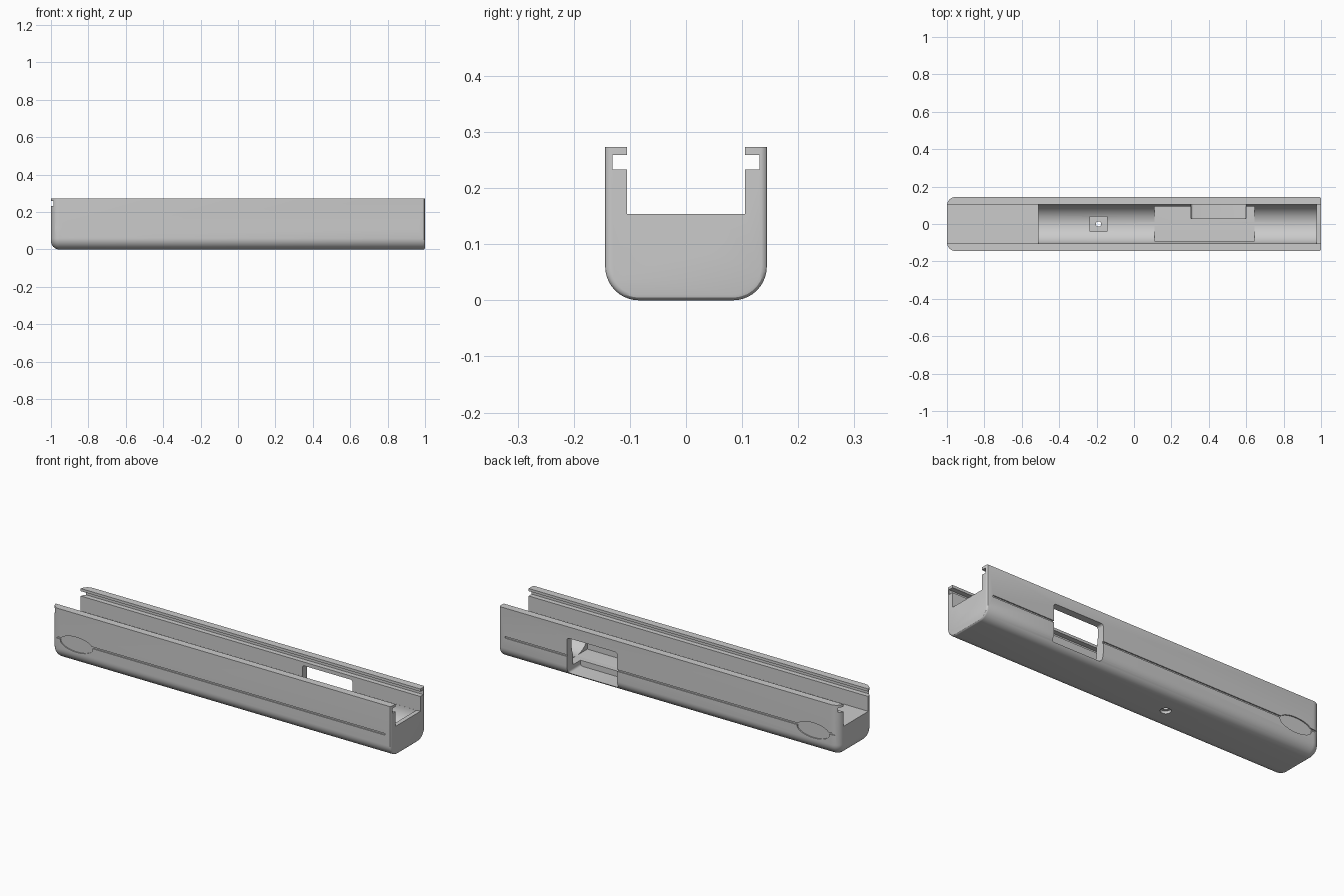
import bpy, bmesh, math
from mathutils import Matrix, Vector

cube = bpy.data.objects.get("Cube")
if cube:
    bpy.data.objects.remove(cube, do_unlink=True)

HALF_W, HEIGHT, TROUGH_Z, TROUGH_R = 0.144, 0.273, 0.154, 0.105

grey = bpy.data.materials.new("plain grey")
grey.use_nodes = True
colour = (0.6, 0.6, 0.6, 1)
grey.diffuse_color = colour
grey.node_tree.nodes["Principled BSDF"].inputs["Base Color"].default_value = colour


def finish(name, bm):
    bmesh.ops.recalc_face_normals(bm, faces=bm.faces)
    mesh = bpy.data.meshes.new(name)
    bm.to_mesh(mesh)
    bm.free()
    obj = bpy.data.objects.new(name, mesh)
    bpy.context.collection.objects.link(obj)
    return obj


def box_mesh(x, y, z):
    """Box from three (low, high) ranges."""
    bm = bmesh.new()
    bmesh.ops.create_cube(bm, size=1)
    for v in bm.verts:
        v.co = Vector([r[0] if c < 0 else r[1] for c, r in zip(v.co, (x, y, z))])
    return bm


def round_edges(bm, test, radius, segments):
    edges = [e for e in bm.edges if test(*(v.co for v in e.verts))]
    bmesh.ops.bevel(bm, geom=edges, offset=radius, segments=segments,
                    profile=0.5, affect='EDGES', clamp_overlap=False)


def box(name, x, y, z):
    return finish(name, box_mesh(x, y, z))


def rod(name, axis, centre, radius, length, scale=(1, 1, 1)):
    """Cylinder along an axis, optionally flattened."""
    bm = bmesh.new()
    bmesh.ops.create_cone(bm, cap_ends=True, segments=64, radius1=radius,
                          radius2=radius, depth=length)
    turn = {'X': Matrix.Rotation(math.pi / 2, 4, 'Y'),
            'Y': Matrix.Rotation(math.pi / 2, 4, 'X'), 'Z': Matrix()}[axis]
    bm.transform(Matrix.Translation(centre) @ Matrix.Diagonal((*scale, 1)) @ turn)
    return finish(name, bm)


def trough(name, x0, x1, radius):
    return rod(name, 'X', ((x0 + x1) / 2, 0, TROUGH_Z), radius, x1 - x0)


# Solid body: rounded belly, soft left end, crisp right end
bm = box_mesh((-1, 1), (-HALF_W, HALF_W), (0, HEIGHT))
round_edges(bm, lambda a, b: a.z + b.z < 0.001 and abs(a.x - b.x) > 1, 0.06, 10)
for end, radius, steps in ((-1, 0.045, 8), (1, 0.01, 3)):
    round_edges(bm, lambda a, b: abs(a.x - end) + abs(b.x - end) < 0.001
                and a.z + b.z < 2 * HEIGHT - 0.001, radius, steps)
body = finish("channel_body", bm)

# Open top with lid rail grooves
LONG = (-1.2, 1.2)
cutters = [
    box("channel_cut", LONG, (-TROUGH_R, TROUGH_R), (TROUGH_Z, 0.4)),
    box("rail_cut", LONG, (-0.131, 0.131), (0.233, 0.259)),
    # Round troughs, with a thin partition and open right end between them
    trough("rear_trough_cut", -0.98, -0.52, TROUGH_R - 0.0005),
    trough("main_trough_cut", -0.51, 0.977, TROUGH_R - 0.0005),
    trough("partition_notch", -0.6, -0.45, 0.031),
    trough("end_notch", 0.9, 1.2, 0.071),
    # Flat-floored pocket
    box("pocket_cut", (0.11, 0.645), (-0.092, 0.094), (0.05, 0.2)),
    # Fixing hole with square seat and round underside recess
    box("seat_cut", (-0.235, -0.145), (-0.04, 0.04), (0.035, 0.15)),
    rod("hole_cut", 'Z', (-0.19, 0, 0), 0.014, 0.2),
    rod("recess_cut", 'Z', (-0.19, 0, 0), 0.026, 0.03),
]

# Side window with softened corners
bm = box_mesh((0.305, 0.6), (0.03, 0.3), (0.02, 0.213))
round_edges(bm, lambda a, b: abs(a.y - b.y) > 0.1, 0.012, 4)
cutters.append(finish("window_cut", bm))

# Shallow side lines and oval finger dents
for side in (-1, 1):
    ys = sorted((side * (HALF_W - 0.006), side * 0.2))
    cutters.append(box("line_cut", (-0.98, 0.965), ys, (0.113, 0.122)))
    cutters.append(rod("dent_cut", 'Y', (-0.85, side * 0.188, 0.108), 0.095, 0.1,
                       (1, 1, 0.42)))

for cutter in cutters:
    mod = body.modifiers.new(cutter.name, 'BOOLEAN')
    mod.operation, mod.solver, mod.object = 'DIFFERENCE', 'EXACT', cutter

# Bake the cuts and drop the cutters
bpy.context.view_layer.update()
graph = bpy.context.evaluated_depsgraph_get()
baked = bpy.data.meshes.new_from_object(body.evaluated_get(graph))
body.modifiers.clear()
body.data = baked
for cutter in cutters:
    bpy.data.objects.remove(cutter, do_unlink=True)

body.data.materials.clear()
body.data.materials.append(grey)
bpy.ops.object.select_all(action='DESELECT')
body.select_set(True)
bpy.context.view_layer.objects.active = body
bpy.ops.object.shade_smooth_by_angle(angle=math.radians(30))
